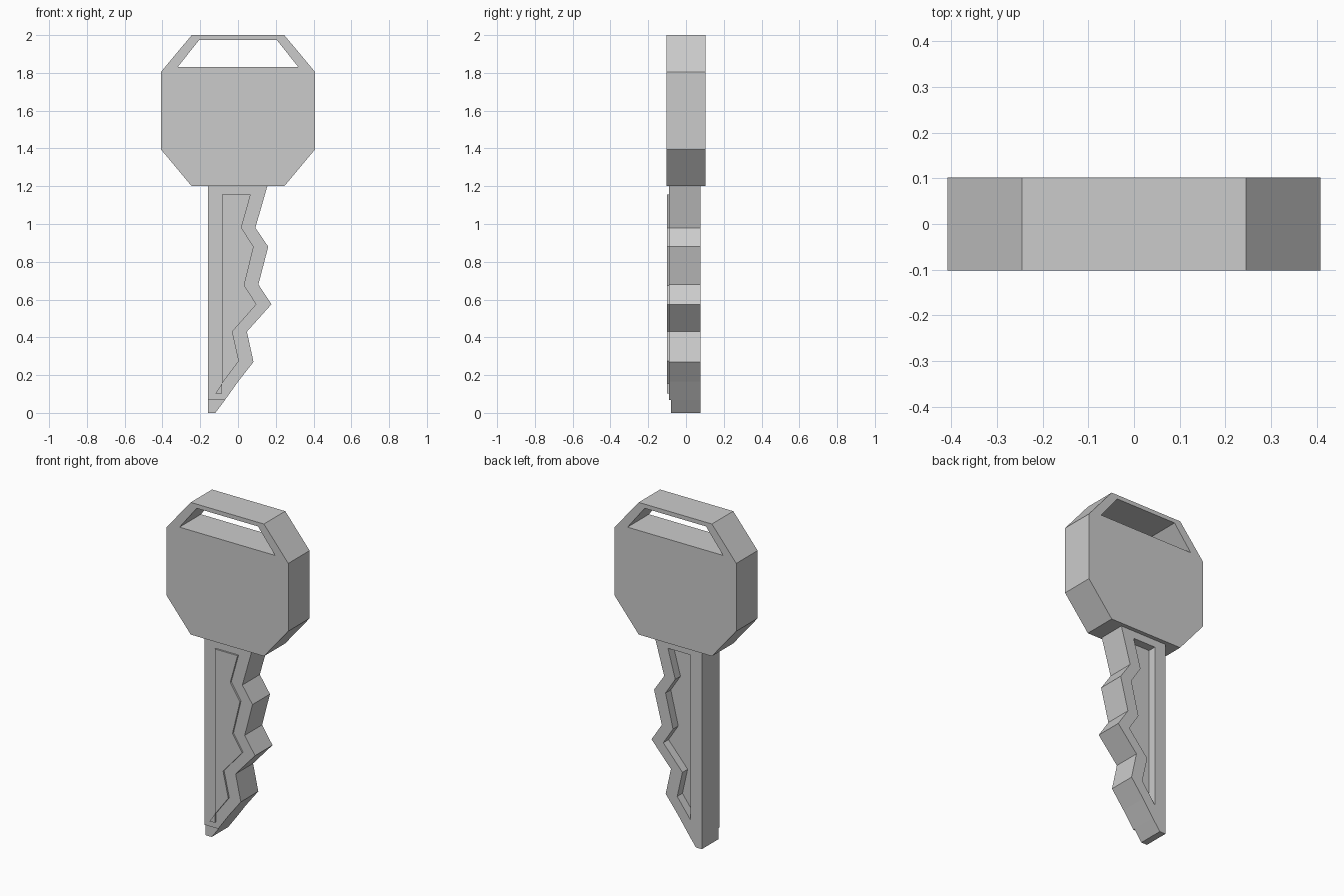
import bpy
import bmesh

if "Cube" in bpy.data.objects:
    bpy.data.objects.remove(bpy.data.objects["Cube"])


def prism(name, outline, y0, y1):
    """Extrude an (x, z) outline from y0 to y1."""
    bm = bmesh.new()
    face = bm.faces.new([bm.verts.new((x, y0, z)) for x, z in outline])
    ext = bmesh.ops.extrude_face_region(bm, geom=[face])
    for v in ext["geom"]:
        if isinstance(v, bmesh.types.BMVert):
            v.co.y = y1
    bmesh.ops.recalc_face_normals(bm, faces=bm.faces)
    mesh = bpy.data.meshes.new(name)
    bm.to_mesh(mesh)
    bm.free()
    ob = bpy.data.objects.new(name, mesh)
    bpy.context.collection.objects.link(ob)
    return ob


def cut(target, cutter):
    """Subtract a cutter, apply the result and remove the cutter."""
    cutter.hide_render = True
    mod = target.modifiers.new("cut", 'BOOLEAN')
    mod.operation = 'DIFFERENCE'
    mod.solver = 'EXACT'
    mod.object = cutter
    bpy.context.view_layer.objects.active = target
    bpy.ops.object.modifier_apply(modifier=mod.name)
    bpy.data.objects.remove(cutter)


def mirrored(half):
    """Complete a right-hand half outline across x = 0."""
    return half + [(-x, z) for x, z in reversed(half)]


# Head: thick octagonal grip with a trapezoid ring slot
head = prism("head", mirrored([(0.245, 1.2), (0.408, 1.395), (0.408, 1.805), (0.245, 2.0)]),
             -0.102, 0.102)
cut(head, prism("slot_cutter", mirrored([(0.32, 1.83), (0.205, 1.975)]), -0.3, 0.3))

# Blade: straight back edge, toothed front edge
blade = prism("blade", [(-0.16, 1.2), (0.155, 1.2), (0.092, 0.98), (0.16, 0.88), (0.108, 0.68),
                        (0.177, 0.575), (0.047, 0.43), (0.082, 0.27), (0.0, 0.165),
                        (-0.07, 0.067), (-0.12, 0.0), (-0.16, 0.0)], -0.09, 0.077)

# Toothed outline shared by the raised front panel and the rear groove
inset = [(-0.085, 1.155), (0.067, 1.155), (0.018, 0.98), (0.083, 0.88), (0.033, 0.675),
         (0.098, 0.575), (-0.03, 0.43), (0.005, 0.275), (-0.085, 0.155)]
cut(blade, prism("groove_cutter", inset, 0.027, 0.2))

# Shallow step at the front of the tip
cut(blade, prism("step_cutter", [(-0.3, -0.1), (0.1, -0.1), (0.1, 0.067), (-0.3, 0.067)],
                 -0.2, -0.08))

# Raised front panel with its small pointed tail
prism("front_panel", inset, -0.1, -0.085)
prism("front_panel_tail", [(-0.085, 0.155), (-0.12, 0.103), (-0.085, 0.103)], -0.1, -0.085)
